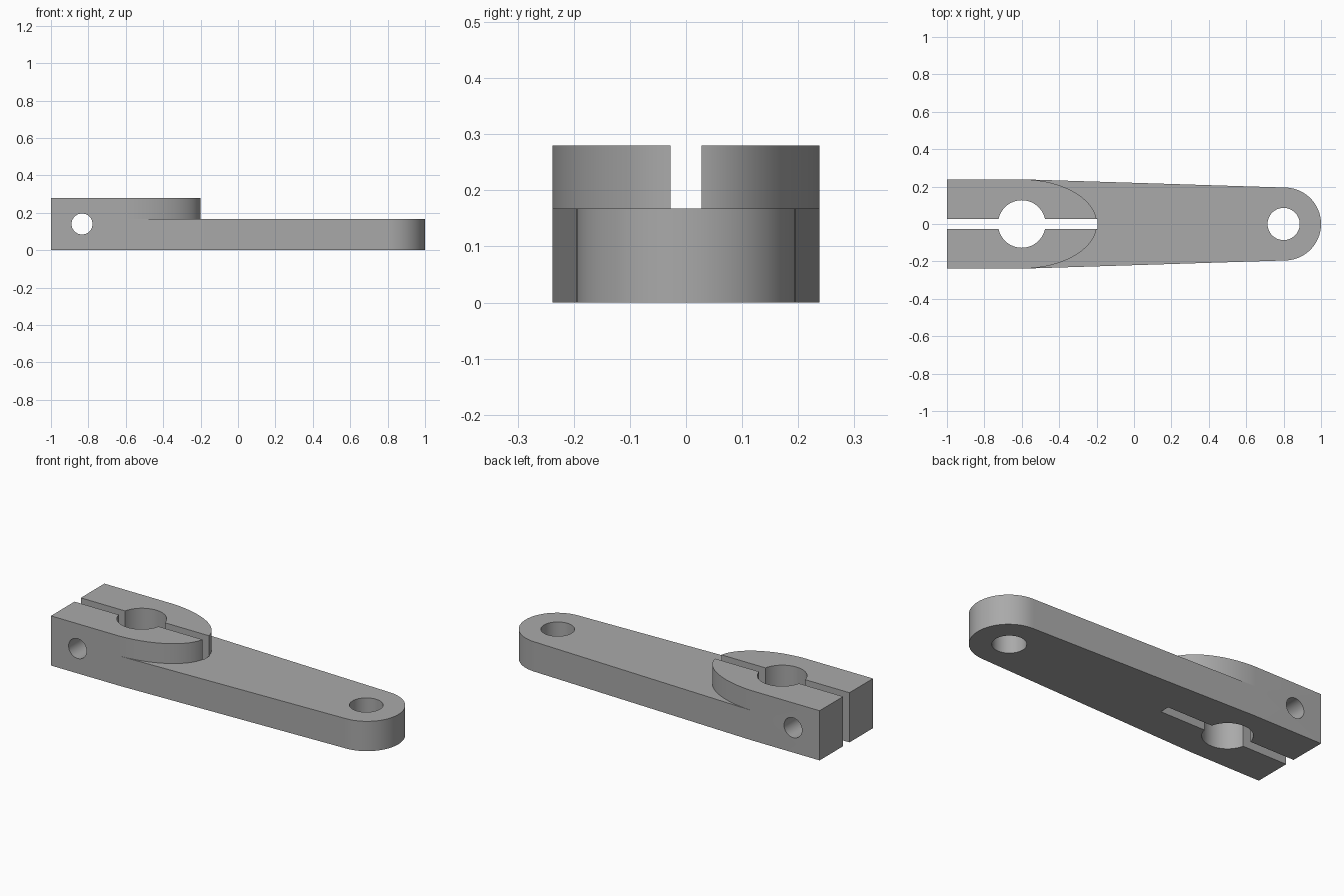
import bpy, bmesh
from math import sin, cos, pi, radians

if "Cube" in bpy.data.objects:
    bpy.data.objects.remove(bpy.data.objects["Cube"])

HEIGHT, ARM_TOP = 0.28, 0.168
HALF, TIP = 0.238, 0.195
BORE_X, PIN_X = -0.6, 0.805

grey = bpy.data.materials.new("machined grey")
grey.use_nodes = True
grey.diffuse_color = (0.4, 0.4, 0.4, 1)
grey.node_tree.nodes["Principled BSDF"].inputs["Base Color"].default_value = (0.4, 0.4, 0.4, 1)


def arc(cx, rx, ry, start, end, n):
    """Points on an ellipse centred at (cx, 0), angles in radians."""
    step = (end - start) / n
    return [(cx + rx * cos(start + i * step), ry * sin(start + i * step)) for i in range(n + 1)]


def prism(name, outline, z0, z1):
    """Extrude a flat outline from z0 to z1."""
    bm = bmesh.new()
    face = bm.faces.new([bm.verts.new((x, y, z0)) for x, y in outline])
    grown = bmesh.ops.extrude_face_region(bm, geom=[face])["geom"]
    for v in grown:
        if isinstance(v, bmesh.types.BMVert):
            v.co.z = z1
    bmesh.ops.recalc_face_normals(bm, faces=bm.faces)
    mesh = bpy.data.meshes.new(name)
    bm.to_mesh(mesh)
    bm.free()
    mesh.materials.append(grey)
    obj = bpy.data.objects.new(name, mesh)
    bpy.context.collection.objects.link(obj)
    return obj


def round_cutter(name, x, r, z0=-0.1, z1=0.4):
    return prism(name, arc(x, r, r, 0, 2 * pi, 64)[:-1], z0, z1)


# Tapered lever with a square clamp end and a rounded tip
body = prism("lever_arm", [(-1, HALF), (-1, -HALF), (BORE_X + 0.03, -HALF)]
             + arc(PIN_X, TIP, TIP, -pi / 2, pi / 2, 40)
             + [(BORE_X + 0.03, HALF)], 0, HEIGHT)

# Step that lowers the arm around the elliptical clamp boss
step = prism("step_cutter", arc(BORE_X, 0.402, HALF + 0.0005, pi / 2, -pi / 2, 64)
             + [(BORE_X, -0.4), (1.2, -0.4), (1.2, 0.4), (BORE_X, 0.4)], ARM_TOP, 0.4)

# Clamp slot, shaft bore, pin hole and cross bolt hole
slot = prism("slot_cutter", [(-1.1, -0.028), (-0.196, -0.028), (-0.196, 0.028), (-1.1, 0.028)], -0.1, 0.4)
bore = round_cutter("bore_cutter", BORE_X, 0.127)
pin = round_cutter("pin_cutter", 0.8, 0.086)
bolt = round_cutter("bolt_cutter", 0, 0.056, -0.4, 0.4)
bolt.rotation_euler.x = radians(90)
bolt.location = (-0.834, 0, 0.14)

cutters = [step, slot, bore, pin, bolt]
for cutter in cutters:
    mod = body.modifiers.new(cutter.name, "BOOLEAN")
    mod.operation = "DIFFERENCE"
    mod.solver = "EXACT"
    mod.object = cutter

# Apply the cuts, then drop the cutters
bpy.context.view_layer.objects.active = body
body.select_set(True)
for cutter in cutters:
    bpy.ops.object.modifier_apply(modifier=cutter.name)
    bpy.data.objects.remove(cutter)
bpy.ops.object.shade_smooth_by_angle(angle=radians(30))
